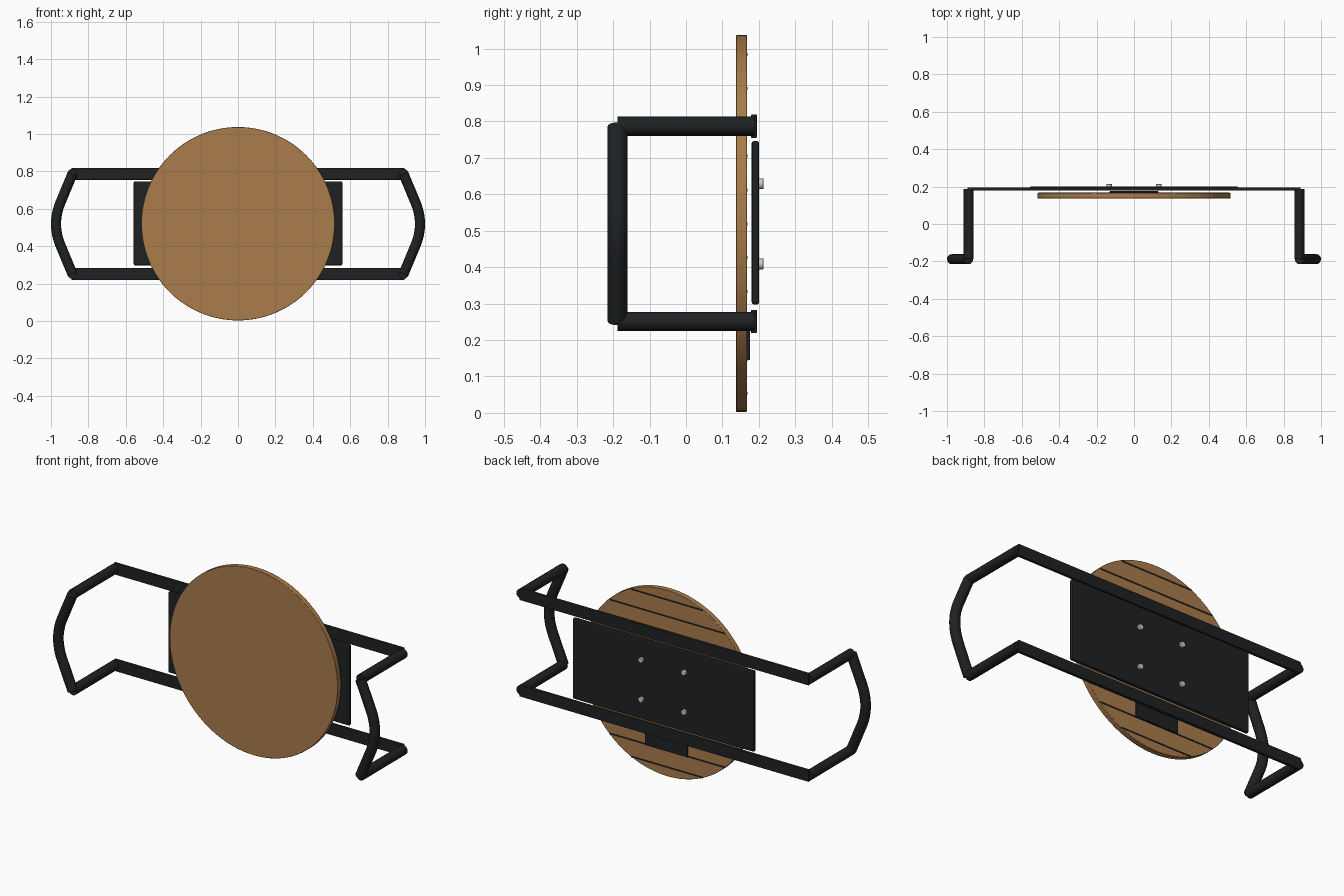
import bpy, math
from mathutils import Vector

if "Cube" in bpy.data.objects:
    bpy.data.objects.remove(bpy.data.objects["Cube"])


def material(name, color):
    m = bpy.data.materials.new(name)
    m.diffuse_color = (*color, 1)
    m.use_nodes = True
    m.node_tree.nodes["Principled BSDF"].inputs["Base Color"].default_value = m.diffuse_color
    return m


wood = material("wood", (0.40, 0.20, 0.07))
black = material("black_metal", (0.013, 0.015, 0.016))
CZ = 0.519          # centre height of the whole frame
RAIL = 0.268        # rail offset above and below the centre


def finish(obj, name, mat, bevel=0.0, segs=2):
    obj.name = name
    if mat:
        obj.data.materials.append(mat)
    if bevel:
        b = obj.modifiers.new("bevel", 'BEVEL')
        b.width, b.segments, b.limit_method = bevel, segs, 'ANGLE'
    return obj


def box(name, lo, hi, mat, bevel=0.0):
    lo, hi = Vector(lo), Vector(hi)
    bpy.ops.mesh.primitive_cube_add(size=1, location=(lo + hi) / 2)
    obj = bpy.context.object
    obj.scale = hi - lo
    bpy.ops.object.transform_apply(location=False, rotation=False, scale=True)
    return finish(obj, name, mat, bevel)


def y_cylinder(name, x, z, r, y0, y1, mat, sides, bevel=0.0):
    bpy.ops.mesh.primitive_cylinder_add(
        vertices=sides, radius=r, depth=y1 - y0,
        location=(x, (y0 + y1) / 2, z), rotation=(math.pi / 2, 0, 0))
    bpy.ops.object.shade_smooth_by_angle(angle=math.radians(35))
    return finish(bpy.context.object, name, mat, bevel)


def tube(name, points, r, mat):
    cu = bpy.data.curves.new(name, 'CURVE')
    cu.dimensions = '3D'
    cu.bevel_depth, cu.bevel_resolution, cu.use_fill_caps = r, 6, True
    s = cu.splines.new('POLY')
    s.points.add(len(points) - 1)
    for p, co in zip(s.points, points):
        p.co = (*co, 1)
    obj = bpy.data.objects.new(name, cu)
    bpy.context.collection.objects.link(obj)
    return finish(obj, name, mat)


# Round wooden panel
R = 0.517
y_cylinder("round_panel", 0, CZ + 0.001, R, 0.137, 0.167, wood, 128, 0.002)

# Thin dark plank seams across the back of the panel
for i in range(-5, 6):
    dz = i * 0.093
    half = math.sqrt(R * R - dz * dz) - 0.006
    box("plank_seam", (-half, 0.165, CZ + dz - 0.004),
        (half, 0.1685, CZ + dz + 0.004), black)

# Back plate, lower tab and plate bolts
box("back_plate", (-0.558, 0.180, 0.297), (0.558, 0.201, 0.747), black, 0.008)
box("lower_tab", (-0.13, 0.166, 0.145), (0.13, 0.176, 0.262), black, 0.002)
for x in (-0.132, 0.132):
    for dz in (-0.11, 0.11):
        y_cylinder("bolt", x, CZ + dz, 0.015, 0.198, 0.213, None, 20, 0.002)

# Flat rails with tubular arms reaching forward
for sz in (-1, 1):
    z = CZ + sz * RAIL
    box("rail", (-0.89, 0.178, z - 0.032), (0.89, 0.195, z + 0.032), black, 0.003)
    for sx in (-1, 1):
        tube("arm", [(sx * 0.885, -0.188, z), (sx * 0.885, 0.188, z)], 0.0265, black)

# Bowed hand grips: straight ends blending into a rounded middle
P0, P1, P2 = Vector((0.951, 0.11)), Vector((0.995, 0.0)), Vector((0.951, -0.11))
bow = [(0.885, RAIL)]
for k in range(13):
    t = k / 12
    bow.append((1 - t) ** 2 * P0 + 2 * t * (1 - t) * P1 + t * t * P2)
bow.append((0.885, -RAIL))
for sx in (-1, 1):
    tube("hand_grip", [(sx * p[0], -0.188, CZ + p[1]) for p in bow], 0.027, black)
